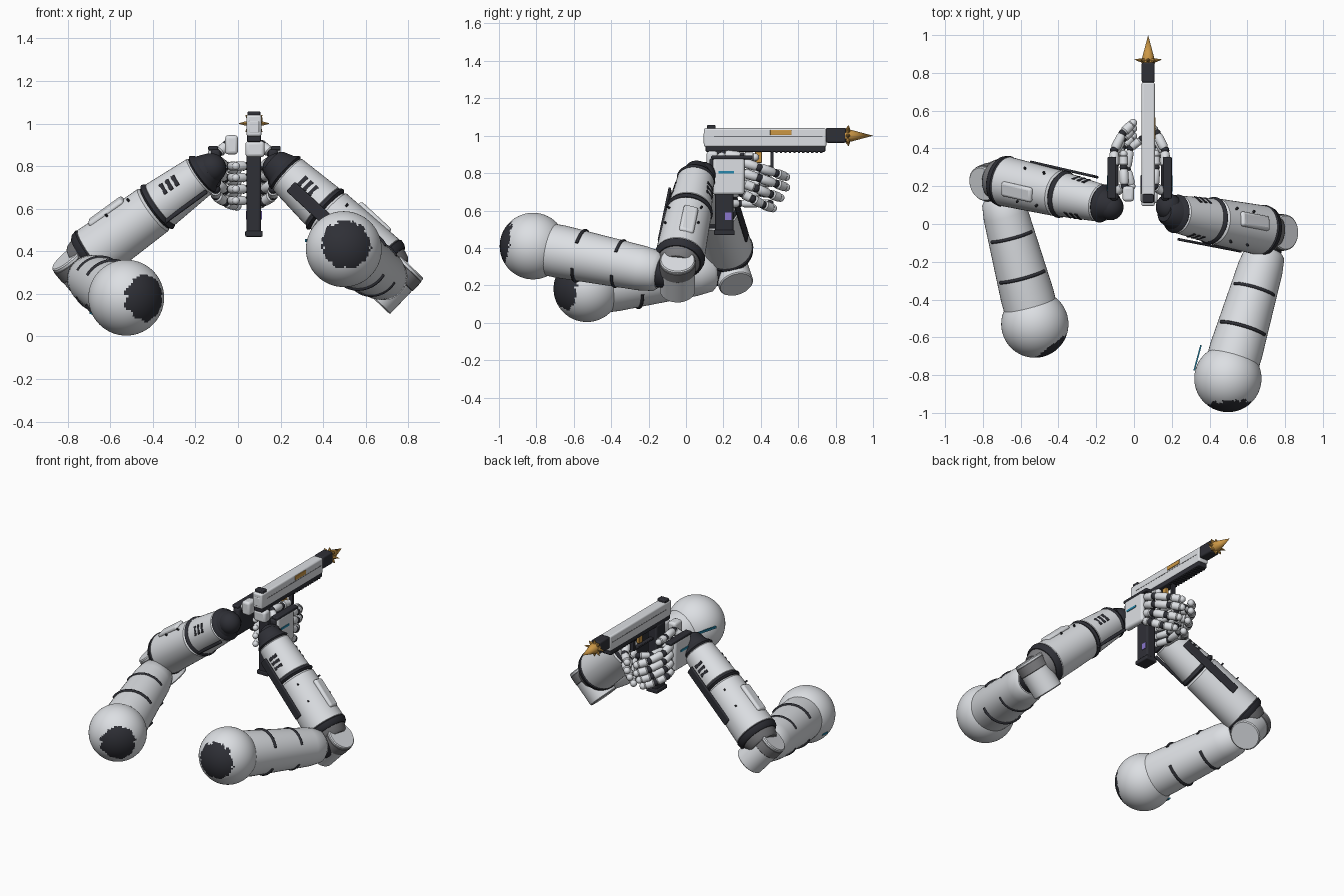
import bpy, bmesh, math, random
from mathutils import Vector, Matrix

random.seed(4)
if "Cube" in bpy.data.objects:
    bpy.data.objects.remove(bpy.data.objects["Cube"])


def material(name, rgb):
    m = bpy.data.materials.new(name)
    m.use_nodes = True
    m.diffuse_color = (*rgb, 1)
    m.node_tree.nodes["Principled BSDF"].inputs["Base Color"].default_value = (*rgb, 1)
    return m


LIGHT = material("pale_grey", (0.72, 0.74, 0.77))
DARK = material("charcoal", (0.028, 0.029, 0.037))
MID = material("mid_grey", (0.2, 0.2, 0.21))
GOLD = material("gold", (0.6, 0.31, 0.06))
BLUE = material("blue", (0.02, 0.25, 0.42))
PURPLE = material("purple", (0.25, 0.18, 0.6))
I = Matrix.Identity(4)


def frame(a, b, hint=(0, 0, 1)):
    """Local z runs from a to b, local x leans towards the hint."""
    z = (Vector(b) - Vector(a)).normalized()
    h = Vector(hint)
    if abs(z.dot(h)) > 0.99:
        h = Vector((0, 1, 0))
    x = (h - z * h.dot(z)).normalized()
    m = Matrix((x, z.cross(x), z)).transposed().to_4x4()
    m.translation = Vector(a)
    return m


def finish(name, bm, mat, m=I):
    me = bpy.data.meshes.new(name)
    bm.normal_update()
    bm.to_mesh(me)
    bm.free()
    me.shade_smooth()
    me.set_sharp_from_angle(angle=math.radians(35))
    me.materials.append(mat)
    ob = bpy.data.objects.new(name, me)
    ob.matrix_world = m
    bpy.context.collection.objects.link(ob)
    return ob


def lathe(name, m, profile, mat, steps=40):
    """Turn (radius, height) points about local z."""
    bm = bmesh.new()
    vs = [bm.verts.new((r, 0, h)) for r, h in profile]
    es = [bm.edges.new(p) for p in zip(vs, vs[1:])]
    bmesh.ops.spin(bm, geom=vs + es, cent=(0, 0, 0), axis=(0, 0, 1),
                   angle=math.tau, steps=steps)
    bmesh.ops.remove_doubles(bm, verts=bm.verts, dist=1e-5)
    bmesh.ops.recalc_face_normals(bm, faces=bm.faces)
    return finish(name, bm, mat, m)


def box(name, centre, size, mat, m=I, bevel=0.006):
    bm = bmesh.new()
    bmesh.ops.create_cube(bm, size=1)
    bmesh.ops.scale(bm, vec=size, verts=bm.verts)
    ob = finish(name, bm, mat, m @ Matrix.Translation(centre))
    if bevel:
        mod = ob.modifiers.new("soft_edges", "BEVEL")
        mod.width, mod.segments = bevel, 3
    return ob


def ball(name, centre, r, mat, seg=24):
    bm = bmesh.new()
    bmesh.ops.create_uvsphere(bm, u_segments=seg, v_segments=seg // 2, radius=r)
    return finish(name, bm, mat, Matrix.Translation(centre))


def sleeve(name, m, h0, h1, r0, r1, mat, lip=0.012):
    return lathe(name, m, [(0, h0), (r0 - lip, h0), (r0, h0 + lip),
                           (r1, h1 - lip), (r1 - lip, h1), (0, h1)], mat)


def arc(name, m, r, h, mid, span, mat):
    """A thin raised strap following part of a tube."""
    cu = bpy.data.curves.new(name, "CURVE")
    cu.dimensions, cu.bevel_depth, cu.bevel_resolution = "3D", 0.009, 2
    cu.use_fill_caps = True
    sp = cu.splines.new("POLY")
    n = 24
    sp.points.add(n)
    for i, p in enumerate(sp.points):
        a = mid + span * (i / n - 0.5)
        p.co = (r * math.cos(a), r * math.sin(a), h, 1)
    cu.materials.append(mat)
    ob = bpy.data.objects.new(name, cu)
    ob.matrix_world = m
    bpy.context.collection.objects.link(ob)


def finger(name, pts, r):
    for i, (a, b) in enumerate(zip(pts, pts[1:])):
        L = (Vector(b) - Vector(a)).length
        lathe(f"{name}_bone_{i}", frame(a, b),
              [(0, 0.006), (r * 0.7, 0.008), (r, L * 0.22), (r * 0.95, L * 0.8),
               (r * 0.7, L - 0.008), (0, L - 0.006)], LIGHT, 14)
        ball(f"{name}_joint_{i}", a, r * 0.86, DARK, 12)
    ball(name + "_tip", pts[-1], r * 0.85, LIGHT, 12)


def arm(side, shoulder, patch_dir, patch_cos, elbow, elbow_axis, fore, wrist):
    # Shoulder ball with a ragged worn patch
    sh = ball(side + "_shoulder", shoulder, 0.178, LIGHT, 96)
    sh.data.materials.append(DARK)
    pd = Vector(patch_dir).normalized()
    for p in sh.data.polygons:
        c = p.center.normalized()
        wave = 0.035 * math.sin(c.x * 13 + 1) * math.cos(c.z * 15)
        if c.dot(pd) > patch_cos + wave + random.uniform(-0.02, 0.02):
            p.material_index = 1

    # Upper arm with split straps
    m = frame(shoulder, elbow)
    L = (Vector(elbow) - Vector(shoulder)).length
    lathe(side + "_upper_arm", m, [(0, 0), (0.14, 0.05), (0.142, 0.16), (0.135, 0.3),
                                   (0.12, L - 0.2), (0.108, L - 0.12),
                                   (0.09, L - 0.1), (0, L - 0.1)], LIGHT)
    sleeve(side + "_upper_arm_end", m, L - 0.13, L - 0.03, 0.085, 0.08, DARK)
    for k, (h, r) in enumerate(((0.27, 0.138), (0.49, 0.124))):
        for mid in (0, math.pi):
            arc(f"{side}_strap_{k}", m, r, h, mid, 2.1, DARK)

    # Elbow drum
    ax = Vector(elbow_axis).normalized() * 0.116
    m = frame(Vector(elbow) - ax, Vector(elbow) + ax)
    sleeve(side + "_elbow_drum", m, 0, 0.232, 0.094, 0.094, LIGHT, 0.006)
    sleeve(side + "_elbow_rim", m, 0.15, 0.215, 0.097, 0.097, MID, 0.004)

    # Forearm shells, rings and cuff
    m = frame(fore, wrist)
    L = (Vector(wrist) - Vector(fore)).length
    sleeve(side + "_forearm_socket", m, -0.04, 0.05, 0.1, 0.122, MID)
    sleeve(side + "_forearm_cuff", m, 0.01, 0.06, 0.13, 0.136, DARK)
    sleeve(side + "_forearm_lower", m, 0.045, L * 0.56, 0.132, 0.122, LIGHT)
    sleeve(side + "_forearm_ring", m, L * 0.56, L * 0.605, 0.127, 0.124, DARK)
    sleeve(side + "_forearm_upper", m, L * 0.59, L * 0.93, 0.117, 0.1, LIGHT)
    sleeve(side + "_wrist_ring", m, L * 0.92, L * 0.97, 0.103, 0.095, DARK)
    sleeve(side + "_wrist", m, L * 0.95, L + 0.04, 0.085, 0.065, DARK)

    # Raised panel, side rails, vents and pins
    turn = m @ Matrix.Rotation(0.33, 4, "Z")
    box(side + "_forearm_panel", (0.125, 0, L * 0.3), (0.032, 0.08, 0.2), LIGHT, turn, 0.015)
    box(side + "_side_rail", (-0.015, -0.13, L * 0.53), (0.06, 0.014, 0.42), DARK, m)
    box(side + "_inner_rail", (-0.088, 0.075, L * 0.74), (0.02, 0.018, 0.26), DARK, m)
    for s in (-1, 1):
        t = m @ Matrix.Rotation(s * 1.2, 4, "Z")
        for k in range(3):
            box(f"{side}_vent_{k}", (0.106 - 0.002 * k, 0, L * 0.7 + 0.034 * k),
                (0.012, 0.06, 0.02), DARK, t, 0.003)
        for h in (0.3, 0.47):
            box(side + "_pin", (0.13, 0, L * h), (0.02, 0.01, 0.01), DARK,
                m @ Matrix.Rotation(s * 0.75, 4, "Z"), 0.002)


arm("left", (0.497, -0.818, 0.41), (0.08, -1, 0.17), 0.77, (0.725, -0.045, 0.253),
    (0.69, 0, 0.725), (0.71, -0.04, 0.32), (0.19, 0.06, 0.8))
arm("right", (-0.525, -0.53, 0.182), (0.58, -0.81, -0.01), 0.8, (-0.73, 0.24, 0.29),
    (-0.62, -0.25, 0.74), (-0.72, 0.235, 0.36), (-0.13, 0.1, 0.79))

# Blue shoulder marks
box("left_shoulder_mark", (0, 0, 0.07), (0.014, 0.008, 0.14), BLUE,
    frame((0.355, -0.64, 0.45), (0.32, -0.77, 0.45)), 0)
box("right_shoulder_mark", (0, 0, 0.03), (0.008, 0.03, 0.06), BLUE,
    frame((-0.698, -0.5, 0.112), (-0.64, -0.5, 0.082)), 0)

# Hands
for side, px, s in (("left", 0.165, 1), ("right", -0.105, -1)):
    ball(side + "_wrist_ball", (px + 0.02 * s, 0.09, 0.79), 0.07, DARK)
    box(side + "_palm_core", (px, 0.22, 0.79), (0.045, 0.19, 0.18), DARK, bevel=0.015)
    box(side + "_hand_shell", (px + 0.015 * s, 0.228, 0.785), (0.04, 0.17, 0.2), LIGHT, bevel=0.015)
    box(side + "_hand_top", (px + 0.012 * s, 0.245, 0.884), (0.046, 0.22, 0.02), DARK)
    box(side + "_hand_mark", (px + 0.036 * s, 0.215, 0.805), (0.006, 0.085, 0.014), BLUE,
        bevel=0)
    for k in range(4):
        z = 0.86 - 0.056 * k
        e = (0, 0, 0.03, 0.07)[k]
        finger(f"{side}_finger_{k}",
               [(px, 0.3, z), (px, 0.39 - e / 2, z - 0.03), (px - 0.045 * s, 0.48 - e, z - 0.06),
                (px - 0.1 * s, 0.535 - e, z - 0.08)], 0.026)
    finger(side + "_thumb", [(px - 0.01 * s, 0.17, 0.86), (px - 0.055 * s, 0.2, 0.9),
                             (px - 0.05 * s, 0.3, 0.89), (px - 0.05 * s, 0.37, 0.885)], 0.025)
# Fingertips folded in around the grip
for k in range(4):
    z = 0.8 - 0.054 * k
    finger(f"folded_finger_{k}", [(0.04, 0.45, z), (-0.02, 0.4, z), (-0.035, 0.29, z),
                                  (-0.01, 0.2, z)], 0.022)
box("left_hand_web", (0.08, 0.14, 0.88), (0.09, 0.06, 0.075), LIGHT, bevel=0.015)
box("right_hand_web", (-0.03, 0.16, 0.9), (0.06, 0.08, 0.09), LIGHT, bevel=0.015)

# Pistol: slide, frame and rail teeth
X = 0.075
box("slide", (X, 0.423, 0.99), (0.07, 0.655, 0.1), LIGHT, bevel=0.01)
box("slide_seam", (X, 0.44, 0.995), (0.072, 0.58, 0.005), MID, bevel=0)
box("slide_glow_line", (X, 0.42, 0.952), (0.066, 0.6, 0.004), PURPLE, bevel=0)
box("pistol_frame", (X, 0.425, 0.932), (0.064, 0.64, 0.036), DARK)
for k in range(12):
    box(f"rail_tooth_{k}", (X, 0.46 + 0.024 * k, 0.914), (0.056, 0.013, 0.014), DARK, bevel=0)
box("slide_back", (X, 0.1, 0.985), (0.05, 0.012, 0.06), LIGHT)
box("rear_sight", (X, 0.135, 1.045), (0.06, 0.045, 0.025), DARK)
box("ejection_port", (X + 0.012, 0.507, 1.017), (0.054, 0.115, 0.028), GOLD, bevel=0.003)

# Grip, magazine foot and trigger
box("grip", (X, 0.205, 0.7), (0.068, 0.1, 0.45), DARK, bevel=0.012)
box("magazine_foot", (X, 0.205, 0.482), (0.082, 0.11, 0.028), DARK)
box("grip_badge", (X, 0.225, 0.57), (0.074, 0.035, 0.04), PURPLE, bevel=0)
box("trigger_guard_front", (X, 0.46, 0.875), (0.03, 0.018, 0.09), DARK, bevel=0.004)
box("trigger_guard_base", (X, 0.36, 0.835), (0.03, 0.21, 0.013), DARK, bevel=0.004)
box("trigger", (X, 0.388, 0.885), (0.022, 0.036, 0.06), GOLD, bevel=0.004)

# Muzzle block, spike and star prongs
box("muzzle", (X, 0.802, 1.002), (0.068, 0.108, 0.08), DARK, bevel=0.01)
tip = (X, 0.85, 1.0)
lathe("spike", frame(tip, (X, 1, 1)), [(0, 0), (0.036, 0), (0.032, 0.03), (0, 0.15)], GOLD, 16)
for k in range(8):
    a = k * math.pi / 4
    d = Vector((math.cos(a), 0.12, math.sin(a)))
    reach = 0.076 if k % 4 == 0 else 0.058
    base = Vector((X, 0.862, 1.0))
    lathe(f"prong_{k}", frame(base, base + d), [(0, 0), (0.014, 0), (0.01, 0.04), (0, reach)],
          GOLD, 8)
